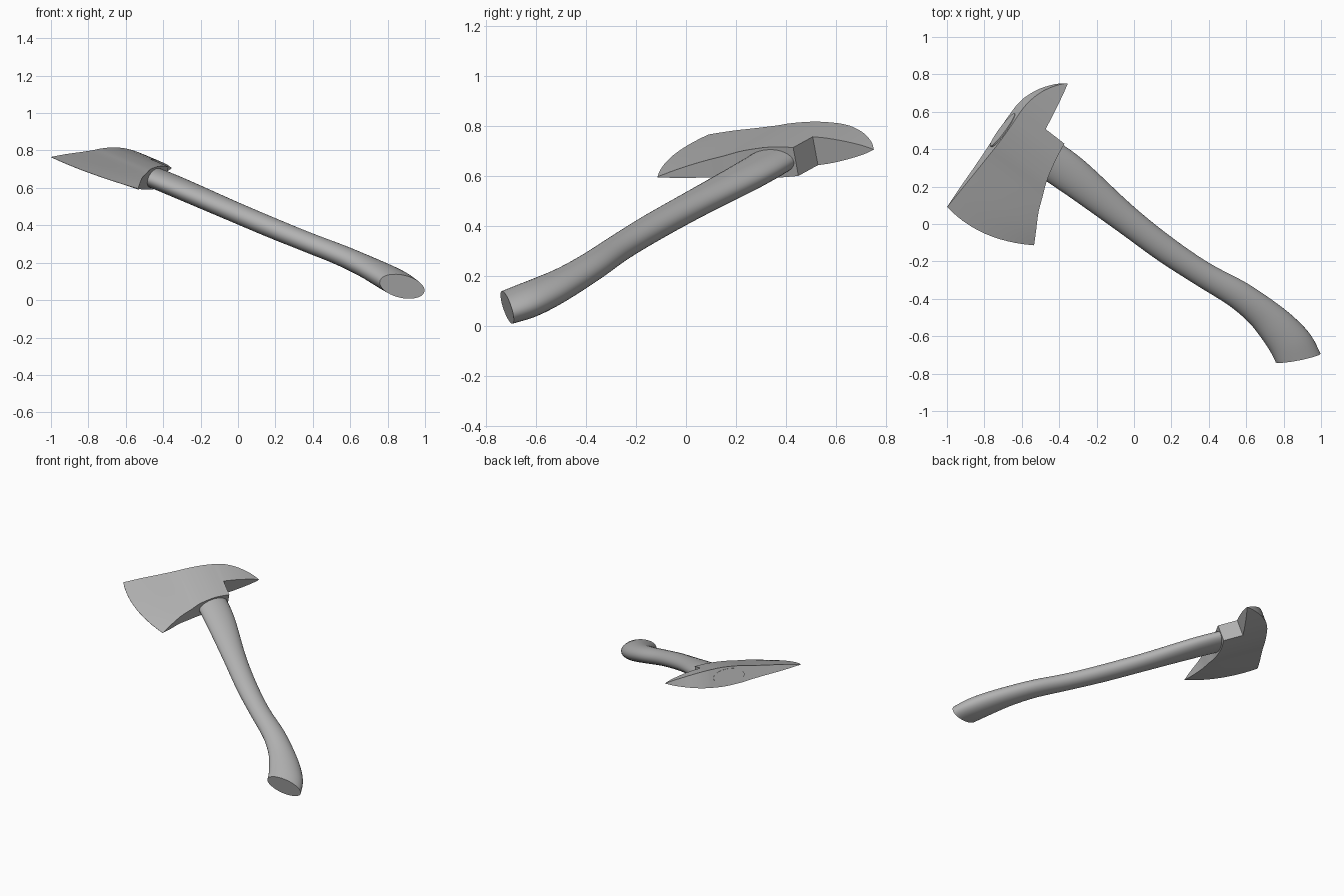
import bpy, bmesh, math
from mathutils import Vector

if "Cube" in bpy.data.objects:
    bpy.data.objects.remove(bpy.data.objects["Cube"])

# Tilted frame of the axe: B toward the blade, H along the handle, N across the flat of the head
N = Vector((0.268, -0.176, 0.947)).normalized()
H = Vector((-0.76, 0.57, 0.31))
H = (H - N * H.dot(N)).normalized()
B = N.cross(H)
O = Vector((0, 0, 0.465))


def pt(b, h, n=0.0):
    return O + B * b + H * h + N * n


grey = bpy.data.materials.new("plain grey")
grey.diffuse_color = (0.45, 0.45, 0.45, 1)
grey.use_nodes = True
grey.node_tree.nodes["Principled BSDF"].inputs["Base Color"].default_value = grey.diffuse_color


def loft(name, rings, angle):
    """Skin a list of equal closed rings and cap both ends."""
    bm = bmesh.new()
    vr = [[bm.verts.new(p) for p in r] for r in rings]
    k = len(vr[0])
    for a, c in zip(vr, vr[1:]):
        for i in range(k):
            j = (i + 1) % k
            bm.faces.new((a[i], a[j], c[j], c[i]))
    bm.faces.new(vr[0])
    bm.faces.new(vr[-1])
    bmesh.ops.remove_doubles(bm, verts=bm.verts, dist=0.0004)
    bmesh.ops.recalc_face_normals(bm, faces=bm.faces)
    me = bpy.data.meshes.new(name)
    bm.to_mesh(me)
    bm.free()
    me.materials.append(grey)
    ob = bpy.data.objects.new(name, me)
    bpy.context.collection.objects.link(ob)
    bpy.ops.object.select_all(action='DESELECT')
    ob.select_set(True)
    bpy.context.view_layer.objects.active = ob
    bpy.ops.object.shade_smooth_by_angle(angle=math.radians(angle))
    return ob


def smooth(stations, steps):
    """Catmull-Rom interpolation of station tuples."""
    s = [stations[0]] + stations + [stations[-1]]
    out = []
    for i in range(1, len(s) - 2):
        for q in range(steps):
            t = q / steps
            out.append([0.5 * (2 * b + (c - a) * t + (2 * a - 5 * b + 4 * c - d) * t * t
                               + (3 * b - a - 3 * c + d) * t ** 3)
                        for a, b, c, d in zip(s[i - 1], s[i], s[i + 1], s[i + 2])])
    return out + [list(stations[-1])]


# Handle: (back b, back h, front b, front h, half thickness, offset across)
handle = [
    (-0.045, -1.283, 0.137, -1.112, 0.062, -0.010),
    (-0.090, -1.185, 0.108, -1.050, 0.066, -0.009),
    (-0.112, -1.073, 0.078, -0.960, 0.064, -0.007),
    (-0.119, -0.930, 0.052, -0.850, 0.059, -0.004),
    (-0.109, -0.710, 0.044, -0.700, 0.055, 0),
    (-0.074, -0.471, 0.062, -0.480, 0.053, 0),
    (-0.064, -0.214, 0.079, -0.230, 0.054, 0),
    (-0.073, 0.057, 0.083, 0.050, 0.054, 0),
    (-0.103, 0.346, 0.090, 0.340, 0.055, 0),
    (-0.112, 0.470, 0.095, 0.470, 0.055, 0),
    (-0.110, 0.600, 0.102, 0.600, 0.054, 0),
    (-0.090, 0.914, 0.128, 0.914, 0.050, 0),
]
SIDES = 32
rings = []
for b0, h0, b1, h1, n, off in smooth(handle, 4):
    ring = []
    for i in range(SIDES):
        a = 2 * math.pi * i / SIDES
        u = 0.5 + 0.5 * math.cos(a)
        ring.append(pt(b0 + (b1 - b0) * u, h0 + (h1 - h0) * u, off + n * math.sin(a)))
    rings.append(ring)
loft("handle", rings, 40)

# Head: (lower b, lower h, upper b, upper h, bulge, half thickness), pick tip to cutting edge
pick = smooth([
    (-0.387, 0.772, -0.387, 0.776, 0, 0.001),
    (-0.345, 0.767, -0.345, 0.822, 0, 0.017),
    (-0.272, 0.758, -0.272, 0.873, 0, 0.036),
    (-0.190, 0.748, -0.190, 0.904, 0, 0.052),
    (-0.121, 0.740, -0.121, 0.912, 0, 0.060),
], 3)
blade = smooth([
    (-0.119, 0.605, -0.119, 0.912, 0, 0.060),
    (-0.020, 0.592, -0.020, 0.909, 0, 0.065),
    (0.096, 0.560, 0.096, 0.905, 0, 0.058),
    (0.172, 0.524, 0.178, 0.904, 0, 0.046),
    (0.255, 0.485, 0.275, 0.904, 0.008, 0.034),
    (0.340, 0.430, 0.405, 0.905, 0.025, 0.019),
    (0.412, 0.382, 0.527, 0.905, 0.050, 0.001),
], 3)
ROWS = 12
rings = []
for b0, h0, b1, h1, bulge, n in pick + blade:
    row = []
    for j in range(ROWS + 1):
        t = j / ROWS
        row.append((b0 + (b1 - b0) * t + bulge * 4 * t * (1 - t), h0 + (h1 - h0) * t))
    rings.append([pt(b, h, n) for b, h in row] + [pt(b, h, -n) for b, h in reversed(row)])
loft("axe_head", rings, 30)
